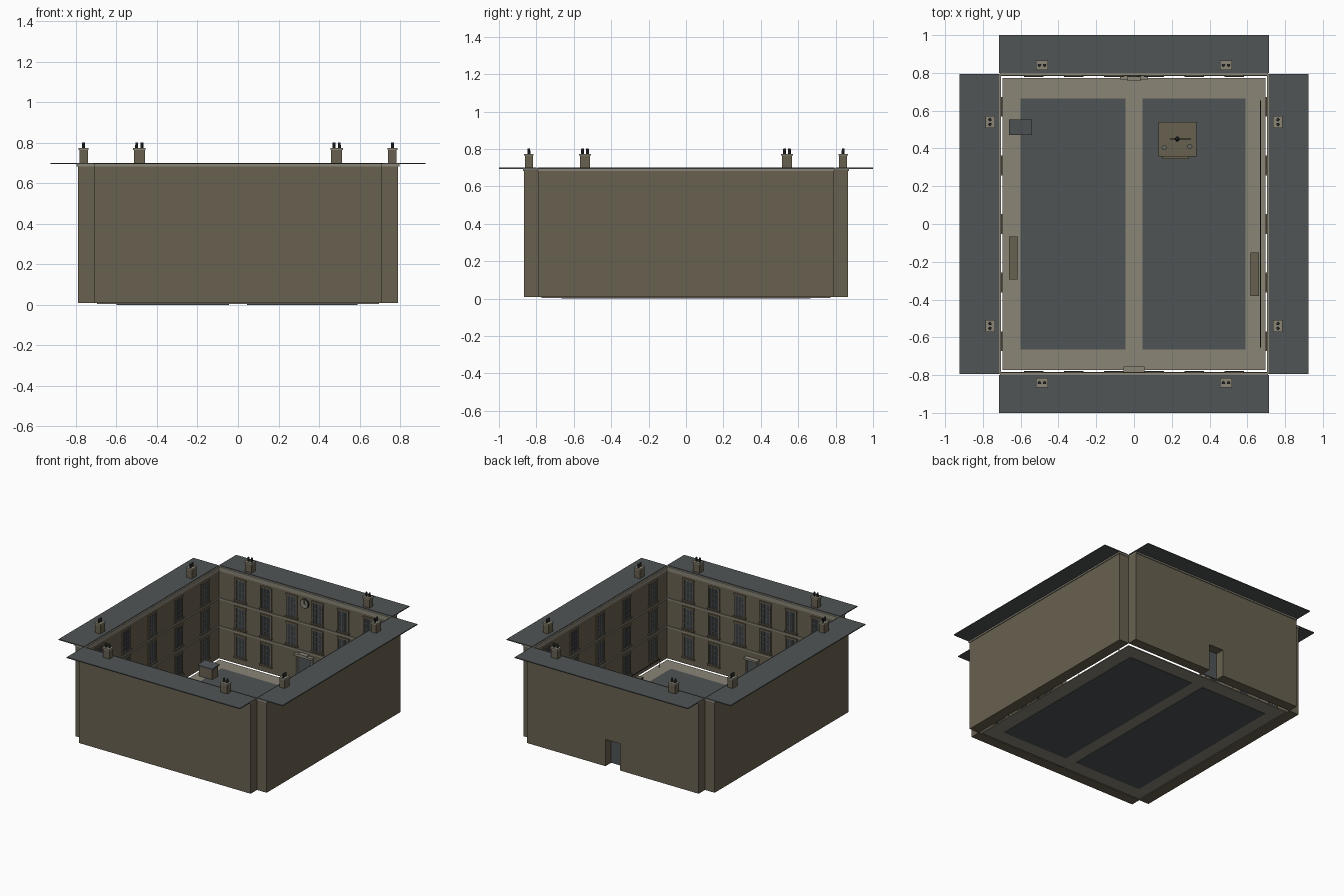
import bpy, bmesh, math
from mathutils import Matrix, Vector

if "Cube" in bpy.data.objects:
    bpy.data.objects.remove(bpy.data.objects["Cube"])


def material(name, r, g, b):
    m = bpy.data.materials.new(name)
    m.diffuse_color = (r, g, b, 1)
    m.use_nodes = True
    m.node_tree.nodes["Principled BSDF"].inputs["Base Color"].default_value = m.diffuse_color
    return m


WALL = material("brown brick", 0.140, 0.119, 0.079)
STONE = material("pale stone", 0.252, 0.235, 0.183)
SLATE = material("roof slate", 0.080, 0.090, 0.094)
COBBLE = material("dark cobble", 0.080, 0.088, 0.090)
GLASS = material("window glass", 0.045, 0.052, 0.058)
SASH = material("sash grey", 0.130, 0.130, 0.118)
DARK = material("dark iron", 0.030, 0.032, 0.034)


def finish(name, bm, mat):
    me = bpy.data.meshes.new(name)
    bmesh.ops.recalc_face_normals(bm, faces=bm.faces[:])
    bm.to_mesh(me)
    bm.free()
    me.materials.append(mat)
    ob = bpy.data.objects.new(name, me)
    bpy.context.collection.objects.link(ob)
    return ob


def boxes(name, mat, items):
    """One object from boxes given as (x0, x1, y0, y1, z0, z1)."""
    bm = bmesh.new()
    for x0, x1, y0, y1, z0, z1 in items:
        size = (abs(x1 - x0), abs(y1 - y0), abs(z1 - z0))
        mid = ((x0 + x1) / 2, (y0 + y1) / 2, (z0 + z1) / 2)
        bmesh.ops.create_cube(bm, size=1, matrix=Matrix.Translation(mid) @ Matrix.Diagonal((*size, 1)))
    return finish(name, bm, mat)


def rods(name, mat, items, sides=12):
    """One object from cylinders given as (start, end, radius1, radius2)."""
    bm = bmesh.new()
    for a, b, r1, r2 in items:
        a, b = Vector(a), Vector(b)
        rot = (b - a).to_track_quat('Z', 'Y').to_matrix().to_4x4()
        bmesh.ops.create_cone(bm, cap_ends=True, segments=sides, radius1=r1, radius2=r2,
                              depth=(b - a).length, matrix=Matrix.Translation((a + b) / 2) @ rot)
    return finish(name, bm, mat)


X, Y, XO, YO = 0.71, 0.79, 0.79, 0.865   # inner and outer wall faces
ZB, ZT = 0.01, 0.69

# Courtyard floor: pale paving with two cobbled panels right through it
boxes("paving", STONE, [(-0.695, 0.695, -0.772, 0.772, 0.003, 0.01)])
boxes("cobble_panels", COBBLE, [(-0.60, -0.045, -0.665, 0.665, 0, 0.012),
                                (0.045, 0.59, -0.665, 0.665, 0, 0.012)])

# Four ranges; the back one has a doorway through it
boxes("front_wall", WALL, [(-X, X, -YO, -Y, ZB, ZT)])
boxes("left_wall", WALL, [(-XO, -X, -Y, Y, ZB, ZT)])
boxes("right_wall", WALL, [(X, XO, -Y, Y, ZB, ZT)])
boxes("back_wall", WALL, [(-X, -0.06, Y, YO, ZB, ZT), (0.06, X, Y, YO, ZB, ZT),
                          (-0.06, 0.06, Y, YO, 0.21, ZT)])

# Thin flat roofs with wide eaves, and the eaves bands below
roofs, bands = [], []
for s in (-1, 1):
    roofs += [(-0.715, 0.715, s * 0.80, s * 1.0, 0.694, 0.701),
              (s * 0.715, s * 0.925, -0.795, 0.795, 0.694, 0.701)]
    bands += [(-X, X, s * (Y - 0.005), s * (YO + 0.006), 0.683, 0.696),
              (s * (X - 0.005), s * (XO + 0.006), -Y - 0.004, Y + 0.004, 0.683, 0.696)]
boxes("roofs", SLATE, roofs)
boxes("eaves_bands", STONE, bands)

# Chimney stacks with a cap and two pots each
stacks, caps, pots = [], [], []
for sx in (-1, 1):
    for sy in (-1, 1):
        for cx, cy, ux, uy in ((sx * 0.487, sy * 0.84, 1, 0), (sx * 0.762, sy * 0.54, 0, 1)):
            hx, hy = 0.021 + 0.006 * ux, 0.021 + 0.006 * uy
            stacks.append((cx - hx, cx + hx, cy - hy, cy + hy, 0.69, 0.766))
            hx, hy = hx + 0.004, hy + 0.004
            caps.append((cx - hx, cx + hx, cy - hy, cy + hy, 0.764, 0.774))
            for d in (-0.013, 0.013):
                px, py = cx + ux * d, cy + uy * d
                pots.append(((px, py, 0.77), (px, py, 0.802), 0.008, 0.007))
boxes("chimney_stacks", WALL, stacks)
boxes("chimney_caps", STONE, caps)
rods("chimney_pots", DARK, pots, 10)


def facade(name, place, columns, half, door):
    """Courtyard front: place maps (u0, u1, d0, d1, z0, z1) to a box."""
    panes, bars, trim = [], [], []
    for row, zc in enumerate((0.14, 0.352, 0.56)):
        for u in columns:
            if row == 0 and door and abs(u) < 0.15:
                continue
            w, h = 0.036, 0.076
            panes.append(place(u - w, u + w, 0, 0.003, zc - h, zc + h))
            for k in range(4):      # upright bars and sash sides
                b = u - w + 2 * w * k / 3
                bars.append(place(b - 0.002, b + 0.002, 0, 0.006, zc - h, zc + h))
            for k in range(5):      # cross bars
                b = zc - h + 2 * h * k / 4
                bars.append(place(u - w, u + w, 0, 0.0055, b - 0.002, b + 0.002))
            for s in (-1, 1):       # surround
                trim.append(place(u + s * (w + 0.002), u + s * (w + 0.010), 0, 0.008, zc - h, zc + h))
            trim.append(place(u - w - 0.012, u + w + 0.012, 0, 0.009, zc + h, zc + h + 0.012))
            trim.append(place(u - w - 0.016, u + w + 0.016, 0, 0.013, zc - h - 0.010, zc - h))
    boxes(name + "_window_panes", GLASS, panes)
    boxes(name + "_sash_bars", SASH, bars)
    boxes(name + "_window_surrounds", WALL, trim)
    # String courses and cornice
    boxes(name + "_string_courses", STONE,
          [place(-half, half, 0, 0.006, z, z + 0.012) for z in (0.243, 0.452)]
          + [place(-half, half, 0, 0.005, 0.665, 0.69)])


cols6 = [0.2125 * (i - 2.5) for i in range(6)]
cols5 = [0.31 * (i - 2) for i in range(5)]
for s, n in ((-1, "front"), (1, "back")):
    facade(n, lambda a, b, c, d, e, f, s=s: (a, b, s * (Y - c), s * (Y - d), e, f), cols6, X, True)
for s, n in ((-1, "left"), (1, "right")):
    facade(n, lambda a, b, c, d, e, f, s=s: (s * (X - c), s * (X - d), a, b, e, f), cols5, Y, False)

# Doors and their stone surrounds
boxes("back_door", SLATE, [(-0.06, 0.06, Y, Y + 0.008, ZB, 0.21)])
boxes("back_door_surround", STONE, [(-0.07, -0.058, 0.772, Y, ZB, 0.21), (0.058, 0.07, 0.772, Y, ZB, 0.21),
                                    (-0.075, 0.075, 0.764, Y, 0.21, 0.225), (-0.035, 0.035, 0.758, Y, 0.225, 0.235)])
boxes("front_door", SLATE, [(-0.042, 0.042, -Y, -Y + 0.006, ZB, 0.19)])
boxes("front_door_surround", STONE, [(-0.05, -0.04, -Y, -0.772, ZB, 0.19), (0.04, 0.05, -Y, -0.772, ZB, 0.19),
                                     (-0.055, 0.055, -Y, -0.755, 0.19, 0.203)])

# Clock high on the back range
rods("clock_rim", DARK, [((0, Y, 0.61), (0, Y - 0.008, 0.61), 0.036, 0.036)], 24)
rods("clock_face", STONE, [((0, Y, 0.61), (0, Y - 0.011, 0.61), 0.030, 0.030)], 24)
boxes("clock_hands", DARK, [(-0.002, 0.002, Y - 0.013, Y - 0.01, 0.61, 0.635),
                            (0, 0.017, Y - 0.013, Y - 0.01, 0.608, 0.612)])

# Lean-to shed in the back left corner
boxes("shed", WALL, [(-0.655, -0.548, 0.478, 0.545, ZB, 0.085)])
shed_roof = boxes("shed_roof", SLATE, [(-0.662, -0.541, 0.471, 0.552, 0.085, 0.095)])
for v in shed_roof.data.vertices:
    if v.co.y > 0.5:
        v.co.z += 0.008

# Pump on a raised plinth, with two buckets
boxes("pump_plinth", WALL, [(0.13, 0.33, 0.358, 0.54, ZB, 0.035), (0.15, 0.29, 0.345, 0.358, ZB, 0.022)])
rods("pump", DARK, [((0.23, 0.45, 0.035), (0.23, 0.45, 0.13), 0.013, 0.011),
                    ((0.23, 0.45, 0.13), (0.23, 0.45, 0.145), 0.011, 0.003),
                    ((0.19, 0.45, 0.095), (0.30, 0.45, 0.12), 0.003, 0.003)])
rods("buckets", SASH, [((0.16, 0.405, 0.035), (0.16, 0.405, 0.062), 0.011, 0.014),
                       ((0.295, 0.41, 0.035), (0.295, 0.41, 0.062), 0.011, 0.014)])

# Benches along the side ranges and a long wall rail on the right
for s, y0, n in ((-1, -0.295, "left"), (1, -0.38, "right")):
    boxes(n + "_bench", WALL, [(s * 0.62, s * 0.663, y0, y0 + 0.23, 0.04, 0.05),
                               (s * 0.625, s * 0.658, y0 + 0.01, y0 + 0.025, ZB, 0.04),
                               (s * 0.625, s * 0.658, y0 + 0.205, y0 + 0.22, ZB, 0.04)])
    boxes(n + "_bench_edge", DARK, [(s * 0.616, s * 0.62, y0, y0 + 0.23, 0.038, 0.05)])
rods("wall_rail", DARK, [((0.669, -0.655, 0.07), (0.669, 0.655, 0.07), 0.003, 0.003)]
     + [((0.669, y, 0.01), (0.669, y, 0.07), 0.003, 0.003) for y in (-0.64, -0.21, 0.21, 0.64)], 8)
